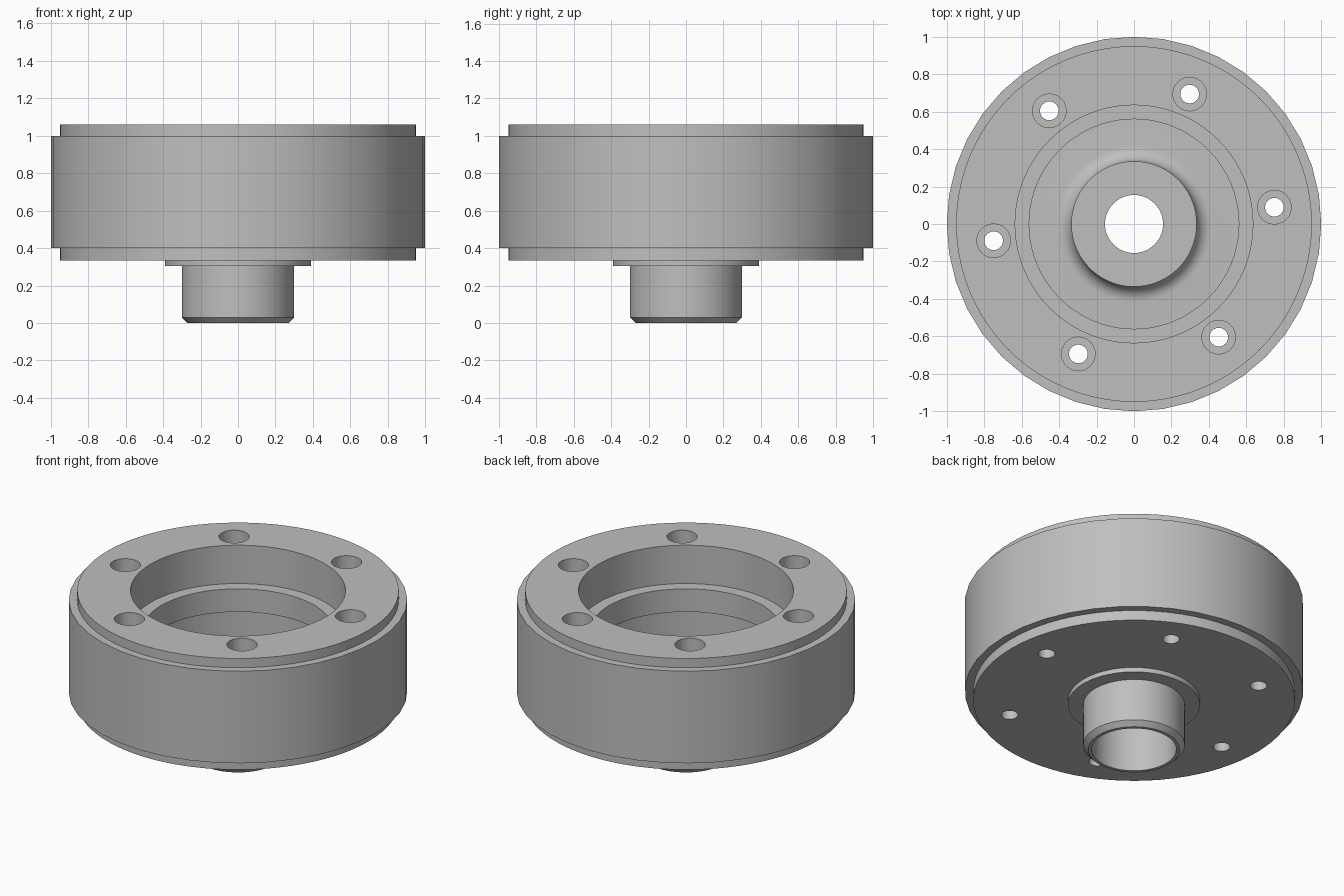
import bpy, bmesh, math

cube = bpy.data.objects.get("Cube")
if cube:
    bpy.data.objects.remove(cube)

# single machined-metal grey
grey = bpy.data.materials.new("metal_grey")
grey.use_nodes = True
colour = (0.52, 0.52, 0.52, 1)
grey.diffuse_color = colour
grey.node_tree.nodes["Principled BSDF"].inputs["Base Color"].default_value = colour


def lathe(name, profile, sides, centre=(0, 0)):
    """Turn a closed (radius, height) profile around a vertical axis."""
    bm = bmesh.new()
    rings = []
    for i in range(sides):
        a = math.tau * i / sides
        rings.append([bm.verts.new((centre[0] + r * math.cos(a),
                                    centre[1] + r * math.sin(a), z))
                      for r, z in profile])
    count = len(profile)
    for i in range(sides):
        here, after = rings[i], rings[(i + 1) % sides]
        for j in range(count):
            k = (j + 1) % count
            if profile[j][0] == 0 and profile[k][0] == 0:
                continue
            bm.faces.new((here[j], after[j], after[k], here[k]))
    bmesh.ops.remove_doubles(bm, verts=bm.verts, dist=1e-5)
    bmesh.ops.recalc_face_normals(bm, faces=bm.faces)
    mesh = bpy.data.meshes.new(name)
    bm.to_mesh(mesh)
    bm.free()
    mesh.materials.append(grey)
    obj = bpy.data.objects.new(name, mesh)
    bpy.context.collection.objects.link(obj)
    return obj


def activate(obj):
    bpy.ops.object.select_all(action='DESELECT')
    obj.select_set(True)
    bpy.context.view_layer.objects.active = obj


# concave fillet at the foot of the inner boss
floor, boss_top, fillet = 0.43, 0.55, 0.08
foot = []
for i in range(9):
    a = math.pi / 2 * i / 8
    foot.append((0.335 + fillet * (1 - math.sin(a)),
                 floor + fillet * (1 - math.cos(a))))

# housing: hub, flange, drum, stepped bore with lip, recessed floor and boss
outside = [(0.25, 0), (0.27, 0), (0.30, 0.03), (0.30, 0.305), (0.39, 0.305),
           (0.39, 0.335), (0.95, 0.335), (0.95, 1.06)]
bore = [(0.635, 1.06), (0.635, 0.81), (0.56, 0.81), (0.56, 0.66),
        (0.635, 0.66), (0.635, floor)]
boss = [(0.335, boss_top), (0.155, boss_top), (0.155, 0.45), (0.25, 0.45)]
housing = lathe("housing", outside + bore + foot + boss, 80)

# six counterbored bolt holes
for i in range(6):
    a = math.radians(6.8 + 60 * i)
    centre = (0.755 * math.cos(a), 0.755 * math.sin(a))
    cutter = lathe("bolt_hole_cutter",
                   [(0, 0.2), (0.05, 0.2), (0.05, 0.81), (0.09, 0.81),
                    (0.09, 1.2), (0, 1.2)], 24, centre)
    cutter.hide_render = True
    cut = housing.modifiers.new("bolt_hole", 'BOOLEAN')
    cut.operation = 'DIFFERENCE'
    cut.solver = 'EXACT'
    cut.object = cutter
    activate(housing)
    bpy.ops.object.modifier_apply(modifier=cut.name)
    bpy.data.objects.remove(cutter)

# outer band around the drum
band = lathe("outer_band", [(0.94, 0.4), (1, 0.4), (1, 1), (0.94, 1)], 40)

for obj in (housing, band):
    activate(obj)
    bpy.ops.object.shade_smooth_by_angle(angle=math.radians(28))
